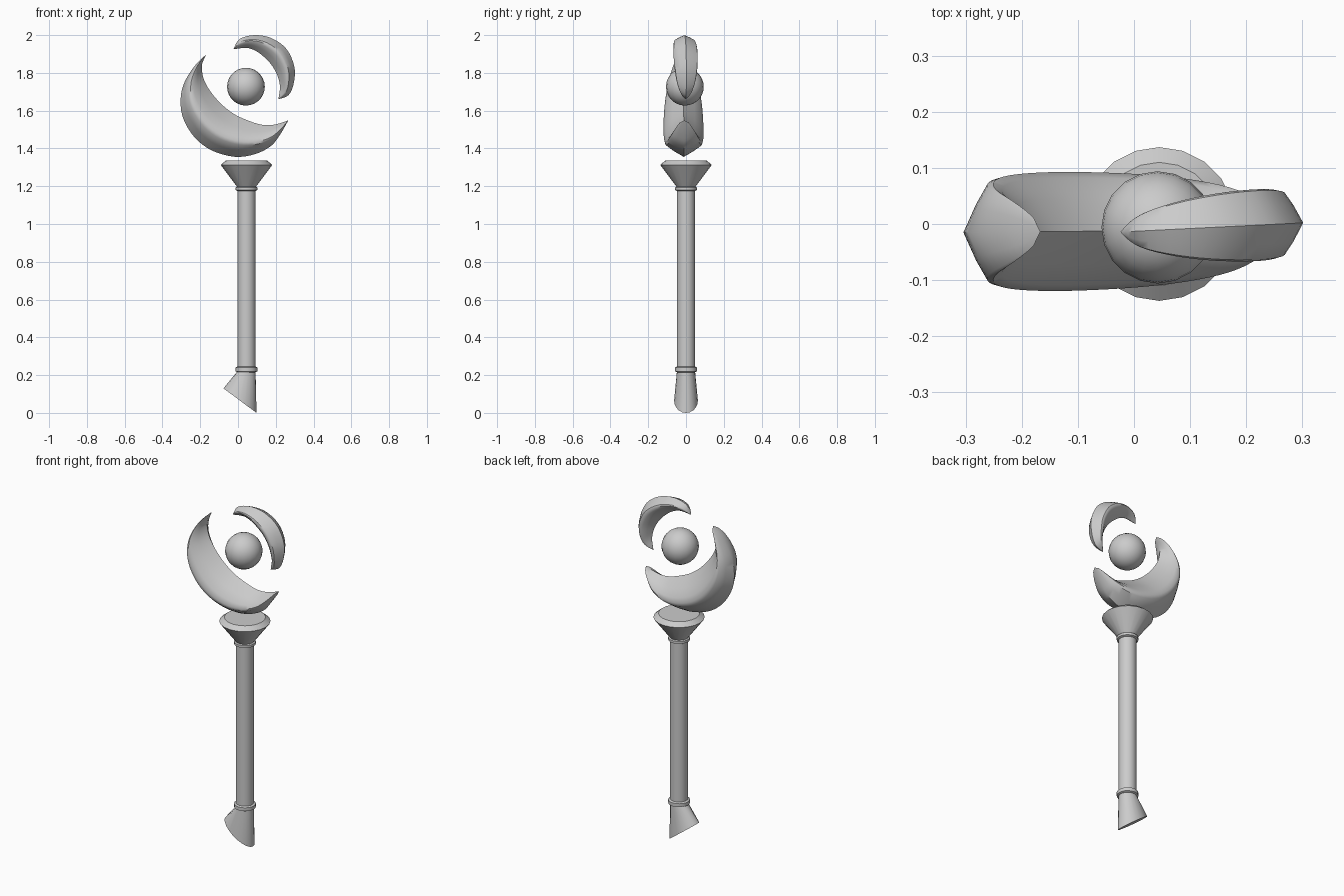
import bpy, bmesh, math
from mathutils import Vector

if "Cube" in bpy.data.objects:
    bpy.data.objects.remove(bpy.data.objects["Cube"])

CX = 0.045      # axis of the shaft
SIDES = 20


def finish(name, verts, faces, angle=35):
    me = bpy.data.meshes.new(name)
    me.from_pydata(verts, [], faces)
    bm = bmesh.new()
    bm.from_mesh(me)
    bmesh.ops.remove_doubles(bm, verts=bm.verts, dist=1e-5)
    bmesh.ops.recalc_face_normals(bm, faces=bm.faces)
    bm.to_mesh(me)
    bm.free()
    ob = bpy.data.objects.new(name, me)
    bpy.context.collection.objects.link(ob)
    bpy.ops.object.select_all(action='DESELECT')
    ob.select_set(True)
    bpy.context.view_layer.objects.active = ob
    bpy.ops.object.shade_smooth_by_angle(angle=math.radians(angle))
    return ob


def loft(name, rings, angle=35):
    """Skin a list of equal-length closed rings and cap both ends."""
    n = len(rings[0])
    verts = [p for r in rings for p in r]
    faces = [(i * n + j, i * n + (j + 1) % n, (i + 1) * n + (j + 1) % n, (i + 1) * n + j)
             for i in range(len(rings) - 1) for j in range(n)]
    faces += [tuple(range(n)), tuple(range((len(rings) - 1) * n, len(rings) * n))]
    return finish(name, verts, faces, angle)


def circle(r, z, cx=CX, ry=None, slope=0.0):
    out = []
    for k in range(SIDES):
        a = 2 * math.pi * k / SIDES
        dx = r * math.cos(a)
        out.append((cx + dx, (ry or r) * math.sin(a), z + slope * dx))
    return out


def lathe(name, profile):
    return loft(name, [circle(r, z) for r, z in profile])


def spline(pts, steps):
    """Catmull-Rom curve through 2D points."""
    p = [Vector(q) for q in pts]
    p = [2 * p[0] - p[1]] + p + [2 * p[-1] - p[-2]]
    out = []
    for i in range(1, len(p) - 2):
        a, b, c, d = p[i - 1:i + 3]
        for s in range(steps):
            t = s / steps
            out.append(0.5 * (2 * b + (c - a) * t + (2 * a - 5 * b + 4 * c - d) * t * t
                              + (3 * b - a - 3 * c + d) * t ** 3))
    return out + [p[-2]]


# depth of the blade section from the outer edge (0) to the inner edge (1)
SECTION = [(0.17, 0.55), (0.33, 0.96), (0.42, 1.0), (0.55, 0.9), (0.75, 0.56)]


def crescent(name, outer, inner, half_depth, power, y0, yaw):
    tip_a, tip_b = outer[0], outer[-1]
    outer = spline(outer, 4)
    inner = spline([tip_a] + inner + [tip_b], 4)
    rings = []
    for i, (o, n) in enumerate(zip(outer, inner)):
        w = half_depth * max(0, math.sin(math.pi * i / (len(outer) - 1))) ** power
        loop = [(0, 0)] + SECTION + [(1, 0)] + [(t, -d) for t, d in reversed(SECTION)]
        ring = []
        for t, d in loop:
            p = o.lerp(n, t)
            ring.append((p.x, y0 + yaw * p.x + d * w, p.y))
        rings.append(ring)
    k = len(rings[0])
    verts = [p for r in rings for p in r]
    faces = [(i * k + j, i * k + (j + 1) % k, (i + 1) * k + (j + 1) % k, (i + 1) * k + j)
             for i in range(len(rings) - 1) for j in range(k)]
    return finish(name, verts, faces, 40)


# shaft with collars and flared cup
lathe("shaft", [(0.048, 0.21), (0.048, 1.2)])
for name, z, h in (("lower_collar", 0.215, 0.03), ("upper_collar", 1.175, 0.024)):
    lathe(name, [(0.048, z), (0.058, z + 0.005), (0.058, z + h - 0.005), (0.048, z + h)])
lathe("cup", [(0.05, 1.197), (0.137, 1.313), (0.11, 1.335)])

# slanted foot
loft("foot", [circle(0.048, 0.22),
              circle(0.0875, 0.065, cx=0.0105, ry=0.063, slope=-0.743)])

# floating orb
bpy.ops.mesh.primitive_uv_sphere_add(segments=20, ring_count=14, radius=0.1,
                                     location=(0.042, -0.006, 1.727))
orb = bpy.context.object
orb.name = "orb"
bpy.ops.object.shade_smooth()

# large lower crescent
crescent("large_crescent",
         [(-.167, 1.899), (-.23, 1.836), (-.288, 1.74), (-.304, 1.645), (-.288, 1.554),
          (-.23, 1.459), (-.14, 1.39), (-.019, 1.356), (.087, 1.369), (.172, 1.411),
          (.22, 1.469), (.267, 1.549)],
         [(-.19, 1.846), (-.188, 1.793), (-.172, 1.745), (-.135, 1.687), (-.082, 1.629),
          (-.019, 1.581), (.05, 1.549), (.114, 1.528), (.167, 1.523), (.22, 1.533)],
         0.106, 0.55, -0.012, 0.01)

# small upper crescent
crescent("small_crescent",
         [(-.024, 1.925), (.008, 1.979), (.087, 2.0), (.177, 1.984), (.257, 1.926),
          (.299, 1.83), (.294, 1.74), (.267, 1.682), (.214, 1.66)],
         [(.02, 1.931), (.06, 1.93), (.108, 1.908), (.16, 1.863), (.195, 1.815),
          (.215, 1.767), (.222, 1.72)],
         0.064, 0.8, -0.013, 0.05)
